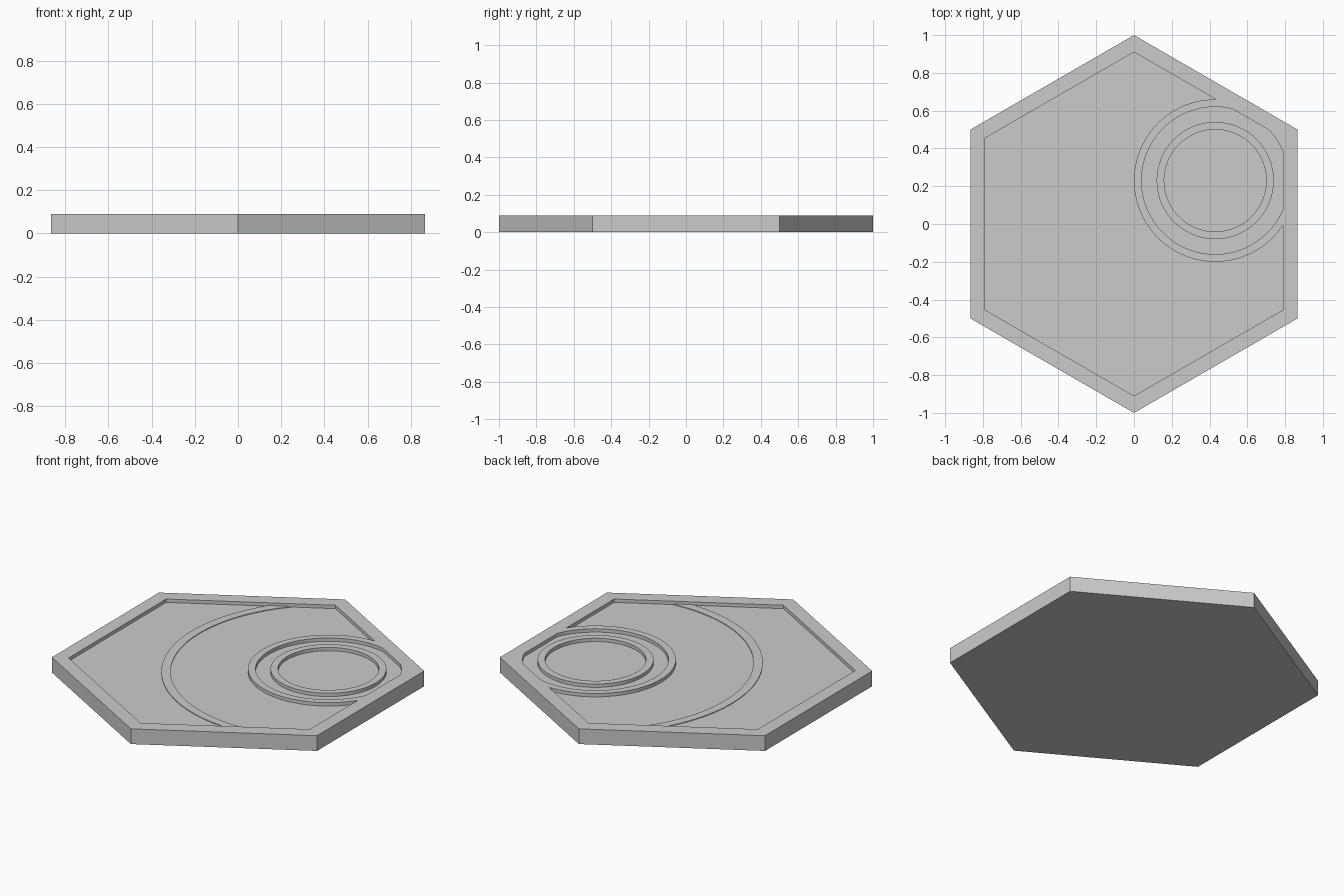
import bpy, bmesh, math

if "Cube" in bpy.data.objects:
    bpy.data.objects.remove(bpy.data.objects["Cube"])

CX, CY = 0.43, 0.23          # shared centre of all circles
TOP, FLOOR = 0.09, 0.07


def make_object(name, bm):
    bmesh.ops.recalc_face_normals(bm, faces=bm.faces)
    mesh = bpy.data.meshes.new(name)
    bm.to_mesh(mesh)
    bm.free()
    obj = bpy.data.objects.new(name, mesh)
    bpy.context.collection.objects.link(obj)
    return obj


def hex_prism(name, radius, z0, z1):
    bm = bmesh.new()
    pts = [(radius * math.cos(math.radians(30 + 60 * k)),
            radius * math.sin(math.radians(30 + 60 * k))) for k in range(6)]
    base = bm.faces.new([bm.verts.new((x, y, z0)) for x, y in pts])
    ext = bmesh.ops.extrude_face_region(bm, geom=[base], use_keep_orig=True)
    for v in ext["geom"]:
        if isinstance(v, bmesh.types.BMVert):
            v.co.z = z1
    return make_object(name, bm)


def tube(name, r_in, r_out, z0, z1, seg=128):
    bm = bmesh.new()
    profile = [(r_in, z0), (r_out, z0), (r_out, z1), (r_in, z1)]
    rings = []
    for i in range(seg):
        a = 2 * math.pi * (i + 0.5) / seg
        rings.append([bm.verts.new((CX + r * math.cos(a), CY + r * math.sin(a), z))
                      for r, z in profile])
    for i in range(seg):
        p, q = rings[i], rings[(i + 1) % seg]
        for k in range(4):
            m = (k + 1) % 4
            bm.faces.new((p[k], q[k], q[m], p[m]))
    return make_object(name, bm)


def combine(target, tool, operation):
    tool.hide_render = True
    mod = target.modifiers.new("combine", 'BOOLEAN')
    mod.object, mod.operation, mod.solver = tool, operation, 'EXACT'
    bpy.context.view_layer.objects.active = target
    bpy.ops.object.modifier_apply(modifier=mod.name)
    bpy.data.objects.remove(tool)


# recess shape: inner hexagon with two standing rings left out
recess = hex_prism("recess_cutter", 0.91, FLOOR, 0.2)
for r_in, r_out in ((0.39, 0.43), (0.27, 0.31)):
    combine(recess, tube("ring_cutter", r_in, r_out, 0.0, 0.3), 'DIFFERENCE')

# hexagonal tile with rim and rings
tile = hex_prism("hex_tile", 1.0, 0.0, TOP)
combine(tile, recess, 'DIFFERENCE')

# large, barely raised arc across the floor
arc = tube("large_arc", 0.845, 0.895, 0.05, FLOOR + 0.004)
combine(arc, hex_prism("arc_trim", 0.93, 0.0, 0.2), 'INTERSECT')

for obj in (tile, arc):
    bpy.ops.object.select_all(action='DESELECT')
    obj.select_set(True)
    bpy.context.view_layer.objects.active = obj
    bpy.ops.object.shade_smooth_by_angle(angle=math.radians(25))
